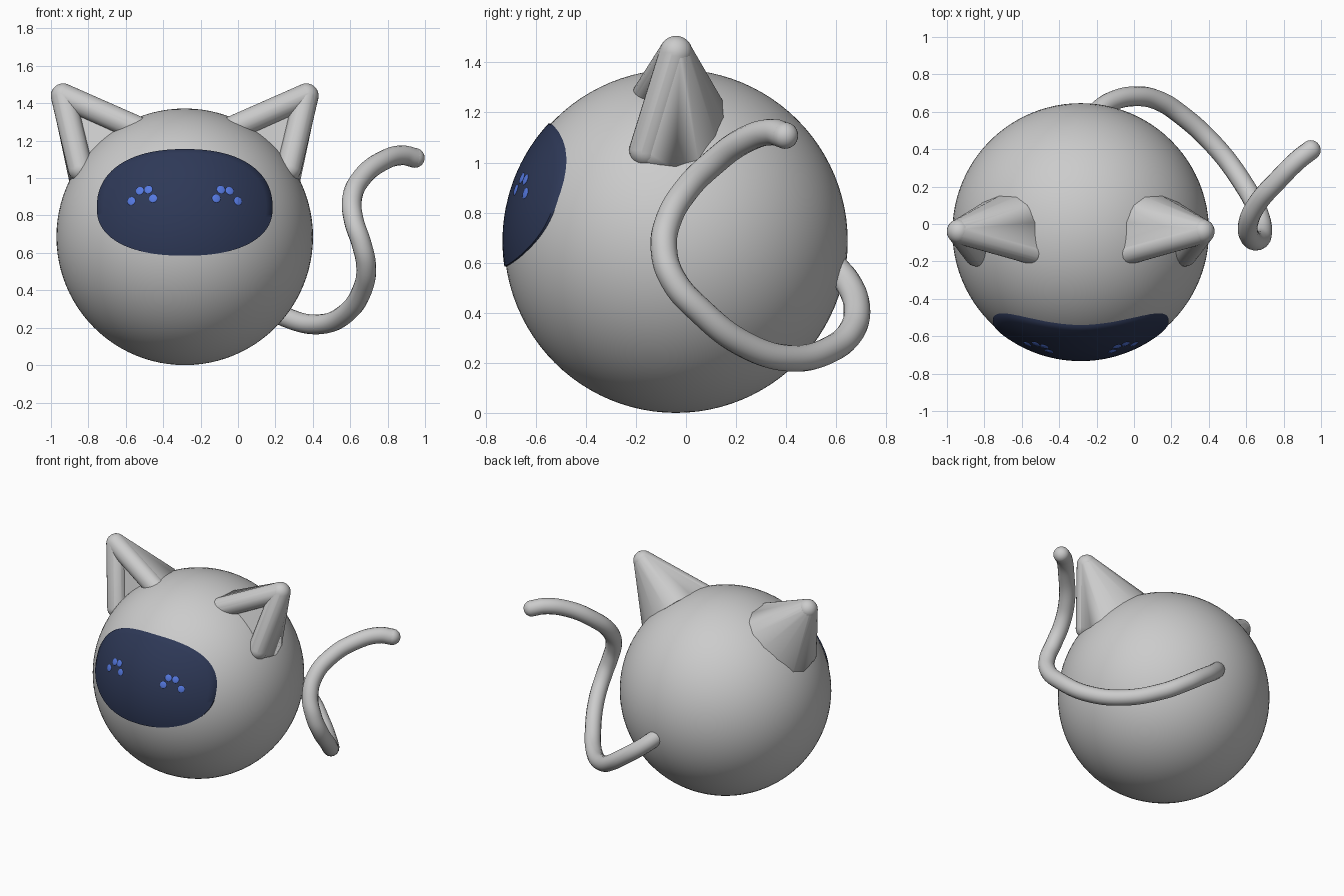
import bpy, bmesh, math
from mathutils import Vector

if "Cube" in bpy.data.objects:
    bpy.data.objects.remove(bpy.data.objects["Cube"])

C = Vector((-0.285, -0.04, 0.686))   # body centre
R = 0.686


def add_object(name, bm, mat=None, angle=50):
    bmesh.ops.recalc_face_normals(bm, faces=bm.faces)
    me = bpy.data.meshes.new(name)
    bm.to_mesh(me)
    bm.free()
    ob = bpy.data.objects.new(name, me)
    bpy.context.collection.objects.link(ob)
    if mat:
        me.materials.append(mat)
    bpy.ops.object.select_all(action='DESELECT')
    ob.select_set(True)
    bpy.context.view_layer.objects.active = ob
    bpy.ops.object.shade_smooth_by_angle(angle=math.radians(angle))
    return ob


def material(name, rgb):
    m = bpy.data.materials.new(name)
    m.diffuse_color = (*rgb, 1)
    m.use_nodes = True
    m.node_tree.nodes["Principled BSDF"].inputs["Base Color"].default_value = m.diffuse_color
    return m


def ball(center, r, segs=24, rings=14):
    bm = bmesh.new()
    bmesh.ops.create_uvsphere(bm, u_segments=segs, v_segments=rings, radius=r)
    pts = [v.co + Vector(center) for v in bm.verts]
    bm.free()
    return pts


def hull(name, pts, mirrored):
    bm = bmesh.new()
    for p in pts:
        bm.verts.new((2 * C.x - p[0], p[1], p[2]) if mirrored else p)
    res = bmesh.ops.convex_hull(bm, input=bm.verts)
    junk = {g for g in res["geom_interior"] + res["geom_unused"]
            if isinstance(g, bmesh.types.BMVert)}
    bmesh.ops.delete(bm, geom=list(junk), context='VERTS')
    return add_object(name, bm)


def on_sphere(x, z, r):
    d = r * r - (x - C.x) ** 2 - (z - C.z) ** 2
    return Vector((x, C.y - math.sqrt(d), z))


# Round body
bm = bmesh.new()
bmesh.ops.create_uvsphere(bm, u_segments=96, v_segments=48, radius=R)
bmesh.ops.translate(bm, verts=bm.verts, vec=C)
add_object("body", bm)

# Face visor: rounded patch lying just above the body
navy = material("navy", (0.027, 0.04, 0.095))
N, RINGS, VR = 80, 14, R + 0.007
bm = bmesh.new()
rows = []
for k in range(1, RINGS + 2):
    f = min(k, RINGS) / RINGS
    r = VR if k <= RINGS else R - 0.02
    row = []
    for i in range(N):
        a = 2 * math.pi * i / N
        c, s = math.cos(a), math.sin(a)
        e = 2 / 2.3
        x = 0.47 * math.copysign(abs(c) ** e, c) * f
        z = (0.315 if s > 0 else 0.255) * math.copysign(abs(s) ** e, s) * f
        row.append(bm.verts.new(on_sphere(C.x + x, 0.84 + z, r)))
    rows.append(row)
bm.faces.new(rows[0])
for p, q in zip(rows, rows[1:]):
    for i in range(N):
        j = (i + 1) % N
        bm.faces.new((p[i], p[j], q[j], q[i]))
add_object("visor", bm, navy)

# Eyes: four flat dots in an arc on each side
blue = material("blue", (0.09, 0.19, 0.75))
for side, name in ((1, "left_eye_dots"), (-1, "right_eye_dots")):
    bm = bmesh.new()
    for dx, z in ((-0.285, 0.877), (-0.240, 0.932), (-0.194, 0.938), (-0.169, 0.891)):
        p = on_sphere(C.x + dx * side, z, VR)
        q = (p - C).to_track_quat('Z', 'Y')
        for v in bmesh.ops.create_uvsphere(bm, u_segments=20, v_segments=10, radius=0.023)["verts"]:
            v.co.z *= 0.2
            v.co = q @ v.co + p
    add_object(name, bm, blue)

# Ears: rounded cone back with a flat inset front and a thick tubular rim
A = Vector((-0.842, -0.16, 1.05))
B = Vector((-0.54, -0.15, 1.265))
T = Vector((-0.935, -0.04, 1.44))
n = (B - A).cross(T - A).normalized()
back = [Vector(p) for p in (
    (-0.90, -0.04, 0.97), (-0.88, 0.05, 1.00), (-0.80, 0.12, 1.09),
    (-0.72, 0.15, 1.18), (-0.63, 0.145, 1.25), (-0.57, 0.10, 1.30),
    (-0.52, 0.01, 1.32), (-0.51, -0.08, 1.31))]
shell = [p for c in (A, B, T) for p in ball(c, 0.065) if (p - A).dot(n) <= 0.001]
shell += [A, B, T] + back
for mirrored, side in ((False, "left"), (True, "right")):
    hull(side + "_ear_back", shell, mirrored)
    hull(side + "_ear_outer_rim", ball(A, 0.067) + ball(T, 0.066), mirrored)
    hull(side + "_ear_inner_rim", ball(B, 0.067) + ball(T, 0.066), mirrored)

# Tail: one smooth tube curling around the side, with a round tip
path = [(-0.22, 0.58, 0.60), (-0.13, 0.65, 0.515), (0.01, 0.683, 0.41),
        (0.13, 0.66, 0.325), (0.25, 0.585, 0.258), (0.43, 0.42, 0.218),
        (0.575, 0.23, 0.275), (0.665, 0.06, 0.405), (0.685, -0.05, 0.53),
        (0.66, -0.088, 0.65), (0.62, -0.07, 0.77), (0.61, 0.0, 0.89),
        (0.66, 0.11, 1.0), (0.77, 0.235, 1.09), (0.88, 0.345, 1.122),
        (0.945, 0.395, 1.108)]
cu = bpy.data.curves.new("tail_path", 'CURVE')
cu.dimensions = '3D'
cu.bevel_depth = 0.053
cu.bevel_resolution = 6
cu.resolution_u = 8
sp = cu.splines.new('BEZIER')
sp.bezier_points.add(len(path) - 1)
for bp, p in zip(sp.bezier_points, path):
    bp.co = p
    bp.handle_left_type = bp.handle_right_type = 'AUTO'
tmp = bpy.data.objects.new("tail_path", cu)
bpy.context.collection.objects.link(tmp)
bpy.context.view_layer.update()
me = bpy.data.meshes.new_from_object(tmp.evaluated_get(bpy.context.evaluated_depsgraph_get()))
bpy.data.objects.remove(tmp)
bm = bmesh.new()
bm.from_mesh(me)
tip = bmesh.ops.create_uvsphere(bm, u_segments=24, v_segments=14, radius=0.053)["verts"]
bmesh.ops.translate(bm, verts=tip, vec=path[-1])
add_object("tail", bm)
